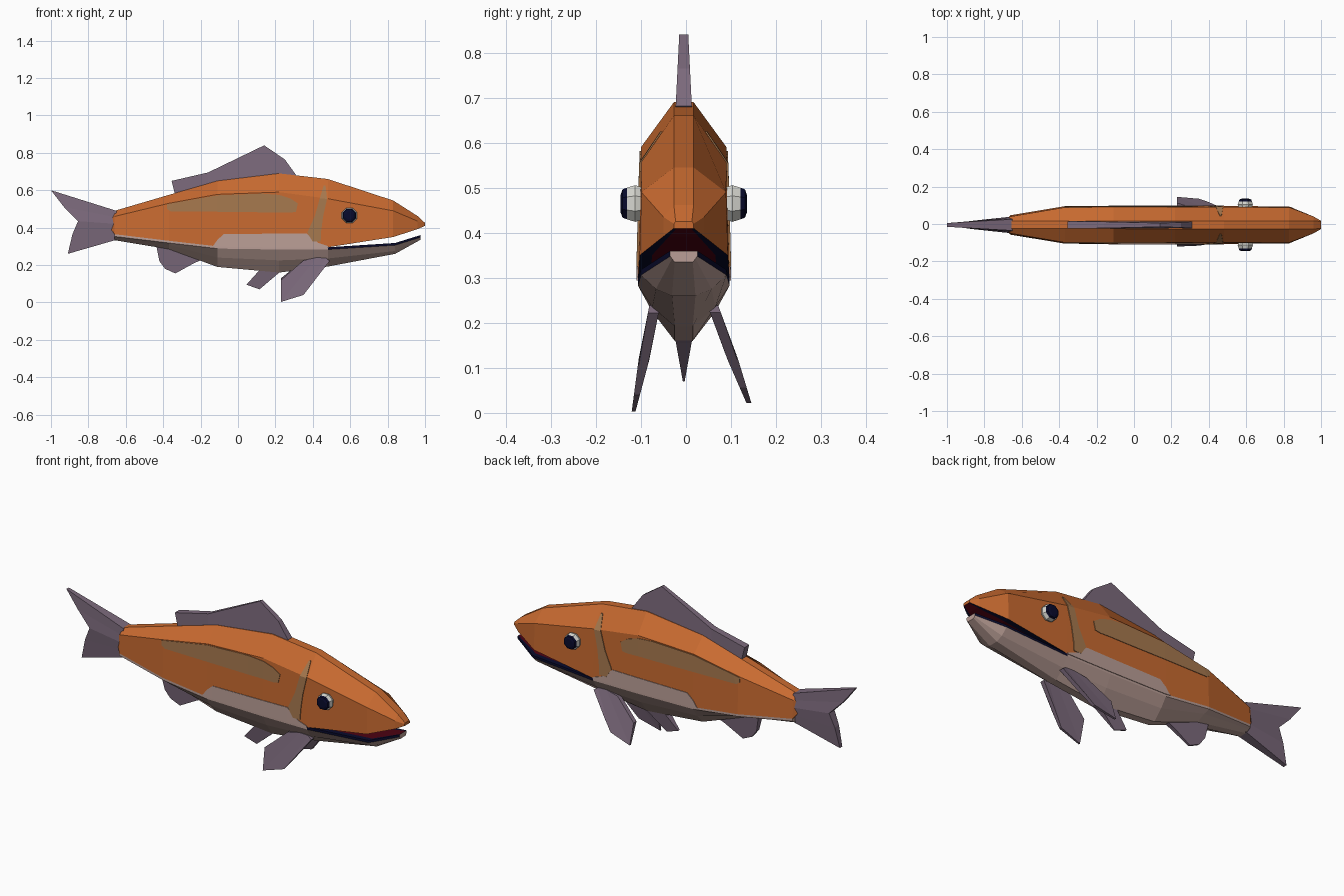
import bpy, bmesh, math

cube = bpy.data.objects.get("Cube")
if cube:
    bpy.data.objects.remove(cube)

YC = -0.005   # slight sideways shift of the body


def srgb(r, g, b):
    f = lambda c: c / 12.92 if c <= 0.04045 else ((c + 0.055) / 1.055) ** 2.4
    return tuple(f(v / 255) for v in (r, g, b)) + (1.0,)


def material(name, rgb):
    m = bpy.data.materials.new(name)
    m.use_nodes = True
    m.diffuse_color = srgb(*rgb)
    bsdf = next(n for n in m.node_tree.nodes if n.type == 'BSDF_PRINCIPLED')
    bsdf.inputs["Base Color"].default_value = srgb(*rgb)
    bsdf.inputs["Roughness"].default_value = 0.9
    return m


ORANGE = material("orange_scales", (200, 106, 48))
BELLY = material("pale_pink_belly", (186, 158, 150))
FIN = material("mauve_fin", (124, 106, 124))
STRIPE = material("tan_stripe", (166, 120, 78))
NAVY = material("dark_navy", (8, 10, 44))
RED = material("dark_red_mouth", (78, 2, 18))
WHITE = material("eye_white", (215, 215, 208))


def loft(name, rings, mats, rule=None):
    """Skin closed rings of (x, y, z) points; rule(i, j) picks the material slot."""
    bm = bmesh.new()
    vs = [[bm.verts.new((x, y + YC, z)) for x, y, z in r] for r in rings]
    n = len(rings[0])
    for i in range(len(vs) - 1):
        for j in range(n):
            k = (j + 1) % n
            f = bm.faces.new((vs[i][j], vs[i][k], vs[i + 1][k], vs[i + 1][j]))
            f.material_index = rule(i, j) if rule else 0
    bm.faces.new(vs[0])
    last = bm.faces.new(vs[-1][::-1])
    last.material_index = rule(len(vs) - 2, 0) if rule else 0
    bmesh.ops.recalc_face_normals(bm, faces=bm.faces)
    me = bpy.data.meshes.new(name)
    bm.to_mesh(me)
    bm.free()
    for m in mats:
        me.materials.append(m)
    ob = bpy.data.objects.new(name, me)
    bpy.context.collection.objects.link(ob)
    return ob


def slab(name, rungs, mat, y0, y1):
    """Thin solid made of a ladder of (x, z) point pairs between two y functions."""
    rings = []
    for a, b in rungs:
        rings.append([(a[0], y0(*a), a[1]), (b[0], y0(*b), b[1]),
                      (b[0], y1(*b), b[1]), (a[0], y1(*a), a[1])])
    return loft(name, rings, [mat])


def mirrored_ring(x, half):
    return [(x, y, z) for y, z in half] + [(x, -y, z) for y, z in half[::-1]]


# Upper body and upper jaw: x, top (half width, z), shoulder, lower edge
UPPER = [
    (-0.70, (.01, .435), (.015, .43), (.015, .42)),
    (-0.66, (.02, .49), (.045, .46), (.052, .365)),
    (-0.37, (.02, .575), (.094, .53), (.100, .33)),
    (-0.11, (.02, .65), (.095, .578), (.102, .30)),
    (0.22, (.022, .69), (.095, .59), (.102, .295)),
    (0.48, (.022, .66), (.095, .555), (.102, .295)),
    (0.83, (.022, .545), (.094, .49), (.098, .35)),
    (0.96, (.022, .462), (.045, .435), (.045, .392)),
    (1.00, (.018, .425), (.022, .42), (.022, .41)),
]
MOUTH_U = 5   # first mouth segment
rings = [mirrored_ring(x, [t, s, b, (b[0] * .72, b[1])]) for x, t, s, b in UPPER]
loft("upper_body", rings, [ORANGE, NAVY, RED],
     lambda i, j: {2: 1, 4: 1, 3: 2}.get(j, 0) if i >= MOUTH_U else 0)

# Belly and lower jaw: x, keel, flank, upper edge
LOWER = [
    (-0.66, (.02, .333), (.042, .345), (.052, .365)),
    (-0.37, (.02, .285), (.065, .308), (.100, .33)),
    (-0.11, (.02, .19), (.068, .24), (.102, .30)),
    (0.22, (.02, .16), (.07, .225), (.102, .295)),
    (0.48, (.02, .192), (.07, .235), (.102, .295)),
    (0.84, (.026, .26), (.062, .275), (.095, .318)),
    (0.975, (.02, .335), (.026, .342), (.03, .36)),
]
MOUTH_L = 4
rings = [mirrored_ring(x, [k, f, (e[0], e[1] - .012), e, (e[0] * .72, e[1])])
         for x, k, f, e in LOWER]
loft("belly_and_lower_jaw", rings, [BELLY, NAVY, RED],
     lambda i, j: {2: 1, 3: 1, 4: 2, 5: 1, 6: 1}.get(j, 0) if i >= MOUTH_L else 0)


def half_width(x, z):
    """Half width of the upper body at a point in side view."""
    for p, q in zip(UPPER, UPPER[1:]):
        if p[0] <= x <= q[0]:
            t = (x - p[0]) / (q[0] - p[0])
            top, sh, low = [tuple(a + (b - a) * t for a, b in zip(p[i], q[i]))
                            for i in (1, 2, 3)]
            hi, lo = (top, sh) if z > sh[1] else (sh, low)
            return lo[0] + (hi[0] - lo[0]) * (z - lo[1]) / (hi[1] - lo[1])


# Painted side markings, as thin plates on both flanks
MARKS = {
    "flank_stripe": (STRIPE, .003, [
        ((-.38, .50), (-.38, .525)), ((-.36, .487), (-.34, .533)),
        ((-.11, .485), (-.11, .573)), ((.13, .482), (.13, .582)),
        ((.22, .482), (.22, .575)), ((.28, .48), (.28, .556)),
        ((.31, .485), (.32, .53))]),
    "gill_stripe": (STRIPE, .004, [
        ((.458, .625), (.468, .625)), ((.437, .556), (.476, .554)),
        ((.41, .46), (.455, .46)), ((.37, .372), (.444, .375)),
        ((.40, .325), (.442, .325))]),
    "belly_patch": (BELLY, .003, [
        ((-.135, .302), (-.13, .307)), ((-.11, .299), (-.11, .335)),
        ((-.075, .298), (-.075, .366)), ((.22, .294), (.22, .368)),
        ((.365, .294), (.365, .37)), ((.43, .294), (.43, .318)),
        ((.48, .294), (.48, .302))]),
}
for side, label in ((1, "left"), (-1, "right")):
    for name, (mat, lift, rungs) in MARKS.items():
        slab(f"{label}_{name}", rungs, mat,
             lambda x, z: side * (half_width(x, z) - .002),
             lambda x, z: side * (half_width(x, z) + lift))


def centre_fin(name, rungs, thick):
    slab(name, rungs, FIN, lambda x, z: -thick(x, z), thick)


# Fins on the centre line
centre_fin("tail_fin", [
    ((-.65, .49), (-1.0, .60)), ((-.65, .455), (-.93, .51)),
    ((-.65, .42), (-.855, .435)), ((-.65, .38), (-.885, .365)),
    ((-.65, .335), (-.91, .26))],
    lambda x, z: .01 + .035 * (x + 1) / .35 * (1 - 6 * abs(z - .42)))
centre_fin("dorsal_fin", [
    ((-.335, .57), (-.355, .65)), ((-.16, .62), (-.16, .695)),
    ((.10, .66), (.14, .84)), ((.20, .67), (.25, .765)),
    ((.29, .66), (.31, .682))],
    lambda x, z: .02 - .05 * max(z - .64, 0))
centre_fin("anal_fin", [
    ((-.43, .32), (-.435, .295)), ((-.38, .32), (-.42, .22)),
    ((-.34, .31), (-.39, .18)), ((-.29, .30), (-.335, .155)),
    ((-.22, .26), (-.235, .21)), ((-.18, .24), (-.20, .225))],
    lambda x, z: .005 + .1 * max(z - .155, 0))
centre_fin("ventral_fin", [
    ((.13, .19), (.045, .095)), ((.18, .19), (.115, .07)),
    ((.25, .18), (.215, .155))],
    lambda x, z: .002 + .18 * max(z - .07, 0))

# Pectoral fins, the left one spread a little wider
for side, label, slope, drop in ((1, "left", .37, .92), (-1, "right", .20, 1.0)):
    fz = lambda z: .24 - (.24 - z) * drop
    rungs = [((.35, .225), (.23, .12)), ((.42, .24), (.23, .003)),
             ((.47, .238), (.35, .04)), ((.49, .222), (.40, .105))]
    rungs = [tuple((x, fz(z)) for x, z in r) for r in rungs]
    mid = lambda x, z: .064 + slope * (.24 - z)
    half = lambda z: .004 + .008 * min(1, z / .12)
    slab(f"{label}_pectoral_fin", rungs, FIN,
         lambda x, z: side * (mid(x, z) - half(z)),
         lambda x, z: side * (mid(x, z) + half(z)))

# Eyes: eight-sided domes with a dark cap
for side, label in ((1, "left"), (-1, "right")):
    rings = []
    for r, y in ((.036, .085), (.044, .108), (.038, .126), (.034, .136), (.022, .14)):
        rings.append([(.595 + r * math.cos(a), side * y, .465 + r * math.sin(a))
                      for a in (math.pi * (k + .5) / 4 for k in range(8))])
    loft(f"{label}_eye", rings, [WHITE, NAVY], lambda i, j: 1 if i >= 2 else 0)
